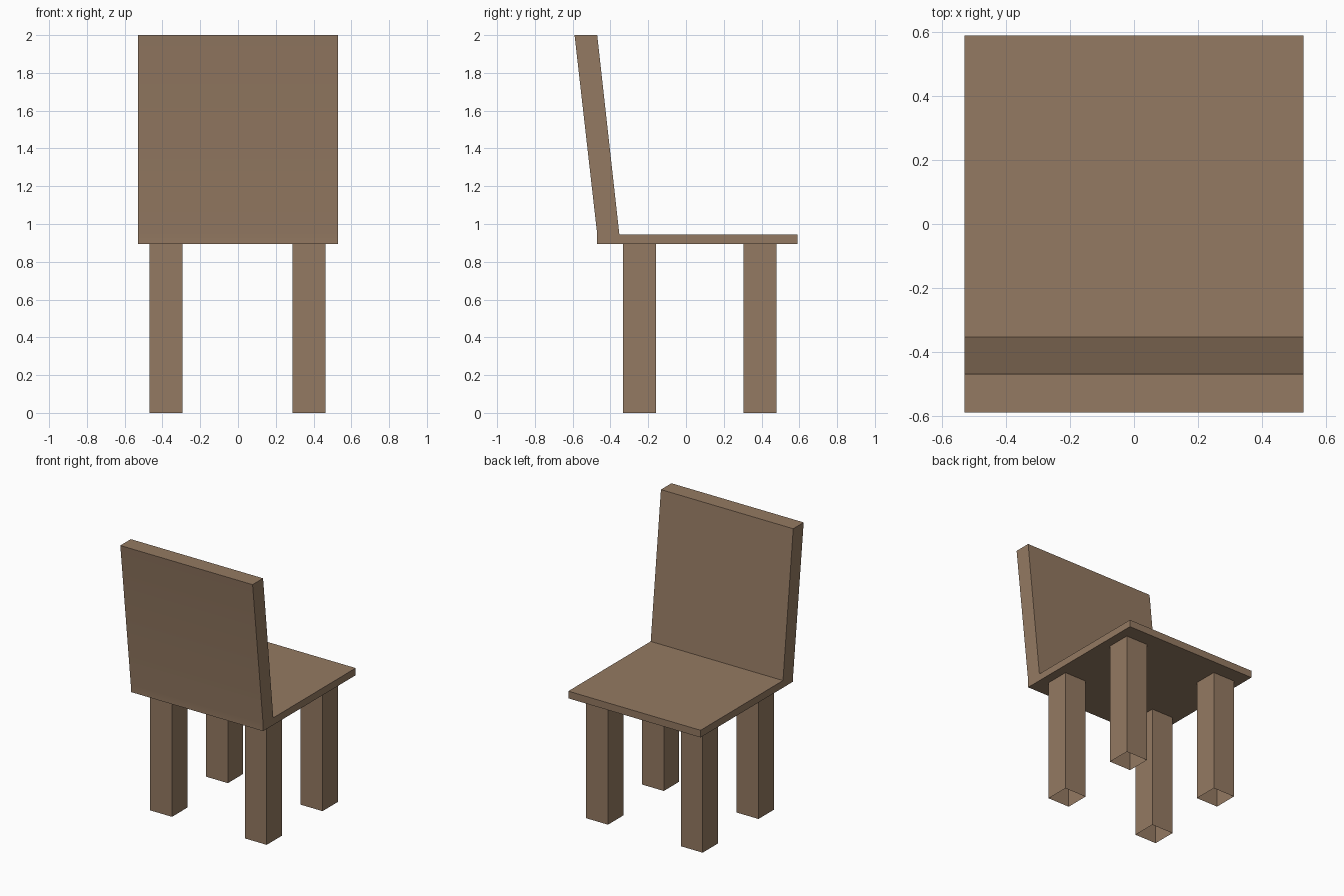
import bpy, bmesh, math

if "Cube" in bpy.data.objects:
    bpy.data.objects.remove(bpy.data.objects["Cube"])

wood = bpy.data.materials.new("brown wood")
wood.diffuse_color = (0.296, 0.193, 0.122, 1)
wood.use_nodes = True
wood.node_tree.nodes["Principled BSDF"].inputs["Base Color"].default_value = wood.diffuse_color


def make_object(name, bm):
    mesh = bpy.data.meshes.new(name)
    bm.to_mesh(mesh)
    bm.free()
    mesh.materials.append(wood)
    obj = bpy.data.objects.new(name, mesh)
    bpy.context.collection.objects.link(obj)
    return obj


# Seat and leaning backrest: one side profile (y, z) extruded across the width
HALF_W = 0.53
profile = [(-0.47, 0.893), (0.59, 0.893), (0.59, 0.945),
           (-0.353, 0.945), (-0.47, 2.0), (-0.59, 2.0), (-0.47, 0.945)]
bm = bmesh.new()
side = bm.faces.new([bm.verts.new((-HALF_W, y, z)) for y, z in profile])
ext = bmesh.ops.extrude_face_region(bm, geom=[side], use_keep_orig=True)
moved = [v for v in ext["geom"] if isinstance(v, bmesh.types.BMVert)]
bmesh.ops.translate(bm, verts=moved, vec=(2 * HALF_W, 0, 0))
bmesh.ops.recalc_face_normals(bm, faces=bm.faces)
seat = make_object("seat_and_backrest", bm)

# Soften only the slight bend low on the back
for poly in seat.data.polygons:
    poly.use_smooth = True
seat.data.set_sharp_from_angle(angle=math.radians(30))


# Legs: square tubes, open at the foot and under the seat
def leg(name, x, y, size=0.175, height=0.893):
    bm = bmesh.new()
    bmesh.ops.create_cube(bm, size=1)
    bmesh.ops.scale(bm, verts=bm.verts, vec=(size, size, height))
    bmesh.ops.translate(bm, verts=bm.verts, vec=(x, y, height / 2))
    ends = [f for f in bm.faces if abs(f.normal.z) > 0.9]
    bmesh.ops.delete(bm, geom=ends, context="FACES_ONLY")
    make_object(name, bm)


for x_name, x in (("left", -0.382), ("right", 0.377)):
    for y_name, y in (("backrest_side", -0.247), ("open_side", 0.392)):
        leg(f"{x_name}_leg_{y_name}", x, y)
